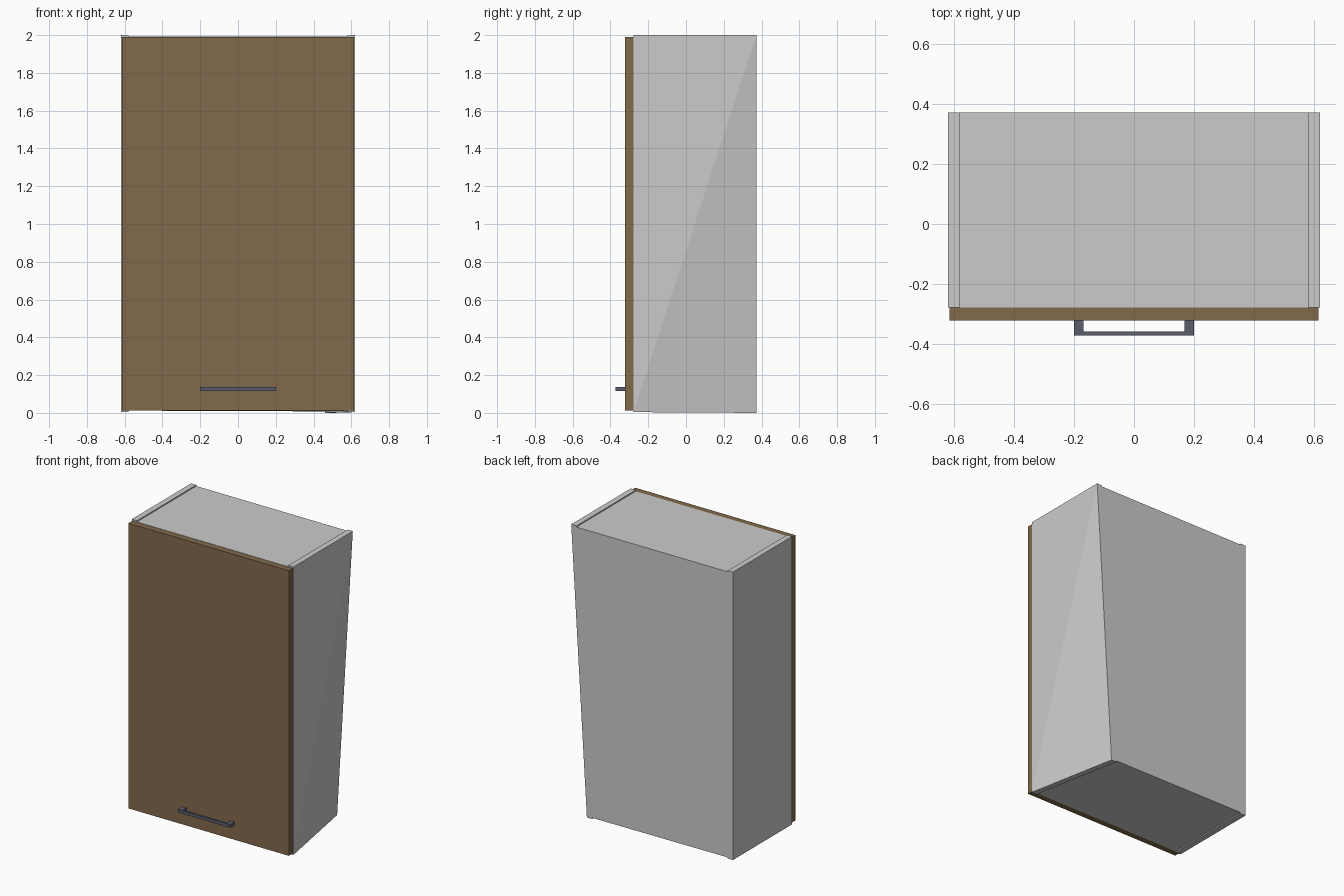
import bpy, bmesh

if "Cube" in bpy.data.objects:
    bpy.data.objects.remove(bpy.data.objects["Cube"])

W, YF, YB, H, T = 0.62, -0.278, 0.372, 2.0, 0.04   # carcass half width, front, back, height, board
Z0 = 0.004                                         # carcass sits a touch above its dropped corner
SKEW = 0.12                                        # back right bottom corner is pulled inward


def mat(name, rgb):
    m = bpy.data.materials.new(name)
    m.diffuse_color = (*rgb, 1)
    m.use_nodes = True
    m.node_tree.nodes["Principled BSDF"].inputs["Base Color"].default_value = m.diffuse_color
    return m


grey = mat("light_grey_board", (0.6, 0.6, 0.6))
brown = mat("brown_wood", (0.225, 0.143, 0.07))
steel = mat("dark_blue_grey_metal", (0.105, 0.112, 0.145))


def warp(co):
    """Pull the right hand boards in towards the lower back corner."""
    if co.x > 0:
        f = (co.y - YF) / (YB - YF) * (H - co.z) / (H - Z0)
        co.x -= SKEW * f
        co.z -= Z0 * f


def boards(name, boxes, material, warped=False):
    """One object from boxes given as (x0, x1, y0, y1, z0, z1)."""
    bm = bmesh.new()
    for x0, x1, y0, y1, z0, z1 in boxes:
        for v in bmesh.ops.create_cube(bm, size=1)["verts"]:
            v.co.x = x1 if v.co.x > 0 else x0
            v.co.y = y1 if v.co.y > 0 else y0
            v.co.z = z1 if v.co.z > 0 else z0
    if warped:
        # split the side faces from front bottom to back top, so the twist folds there
        for f in list(bm.faces):
            f.normal_update()
            if abs(f.normal.x) > 0.9:
                vs = sorted(f.verts, key=lambda v: v.co.y + v.co.z)
                bmesh.utils.face_split(f, vs[0], vs[-1])
        for v in bm.verts:
            warp(v.co)
    bmesh.ops.recalc_face_normals(bm, faces=bm.faces)
    me = bpy.data.meshes.new(name)
    bm.to_mesh(me)
    bm.free()
    me.materials.append(material)
    ob = bpy.data.objects.new(name, me)
    bpy.context.collection.objects.link(ob)
    return ob


# Carcass: sides stand slightly proud of the top and bottom boards
R = 0.008
boards("left_side", [(-W, -W + T, YF, YB, Z0, H)], grey)
boards("right_side", [(W - T, W, YF, YB, Z0, H)], grey, True)
boards("top_board", [(-W + T, W - T, YF, YB, H - T, H - R)], grey, True)
boards("bottom_board", [(-W + T, W - T, YF, YB, Z0 + R, Z0 + T)], grey, True)
boards("back_board", [(-W + T, W - T, YB - 0.015, YB, Z0 + R, H - R)], grey, True)

# Door with a small reveal all round
boards("door", [(-0.615, 0.615, -0.322, YF, 0.013, 1.99)], brown)

# Bar handle with two posts
posts = [(min(s * 0.2, s * 0.168), max(s * 0.2, s * 0.168), -0.36, -0.32, 0.115, 0.137) for s in (-1, 1)]
boards("handle", posts + [(-0.2, 0.2, -0.372, -0.358, 0.115, 0.137)], steel)
